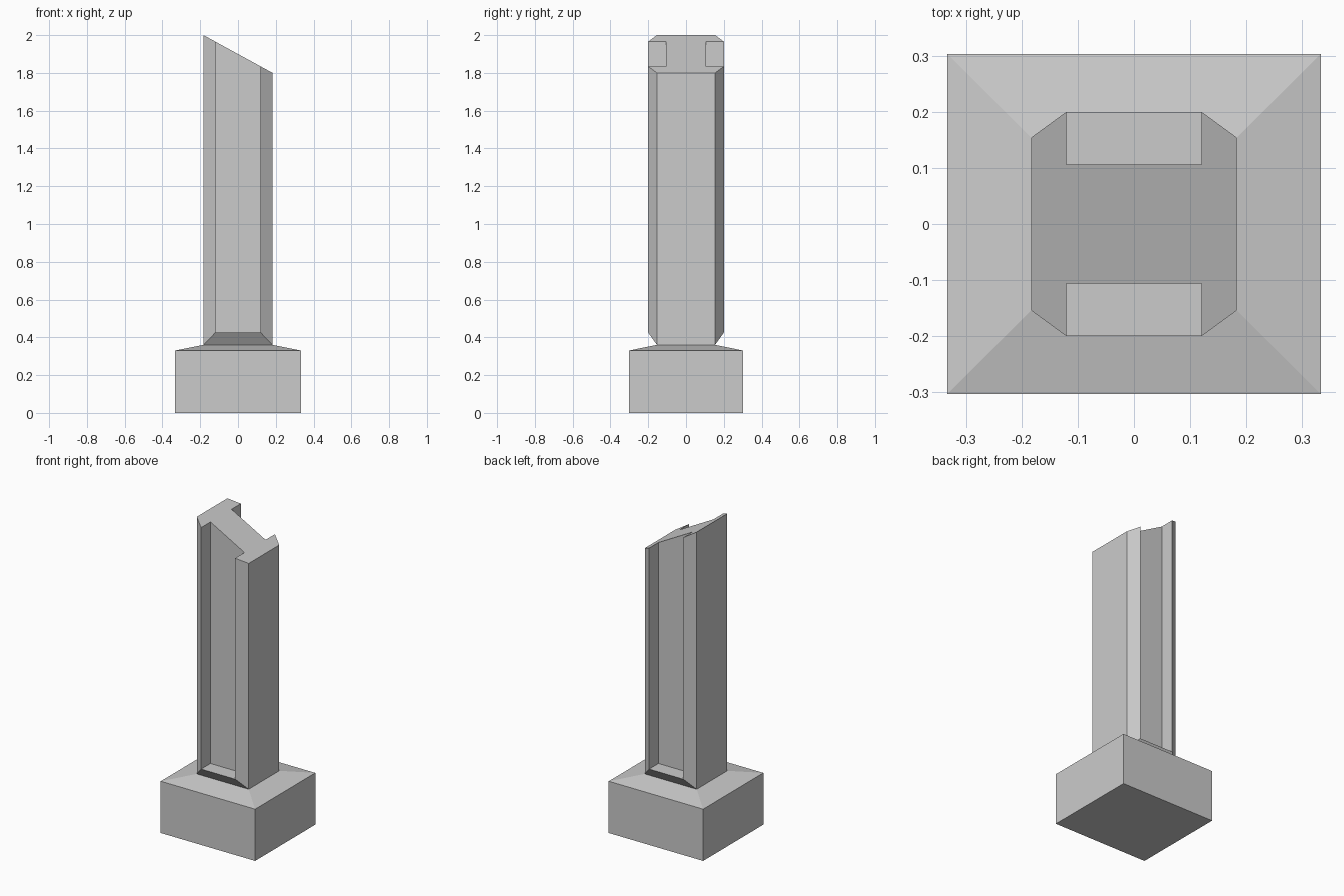
import bpy, bmesh

if "Cube" in bpy.data.objects:
    bpy.data.objects.remove(bpy.data.objects["Cube"])

HX, HY = 0.183, 0.154      # shaft corner half sizes
RX, RY = 0.12, 0.2         # flange lip position
WEB = 0.106                # half thickness of the central web
Z_FOOT, Z_SILL = 0.36, 0.425


def finish(bm, name):
    bmesh.ops.recalc_face_normals(bm, faces=bm.faces)
    me = bpy.data.meshes.new(name)
    bm.to_mesh(me)
    bm.free()
    ob = bpy.data.objects.new(name, me)
    bpy.context.collection.objects.link(ob)
    return ob


def bridge(bm, a, b):
    n = len(a)
    for i in range(n):
        j = (i + 1) % n
        bm.faces.new((a[i], a[j], b[j], b[i]))


# Plinth: block with a shallow sloped shoulder, open where the shaft stands
bm = bmesh.new()
rings = []
for x, y, z in ((0.333, 0.303, 0), (0.333, 0.303, 0.33), (HX, HY, Z_FOOT)):
    rings.append([bm.verts.new((x * sx, y * sy, z))
                  for sx, sy in ((-1, -1), (1, -1), (1, 1), (-1, 1))])
bm.faces.new(rings[0])
bridge(bm, rings[0], rings[1])
bridge(bm, rings[1], rings[2])
finish(bm, "plinth")

# Shaft: H-shaped section with bevelled corners and a slanted top
half = [(-HX, -HY), (-RX, -RY), (-RX, -WEB), (RX, -WEB), (RX, -RY), (HX, -HY)]
section = half + [(-x, -y) for x, y in half]
bm = bmesh.new()
low = [bm.verts.new((x, y, Z_FOOT if abs(x) == HX else Z_SILL)) for x, y in section]
top = [bm.verts.new((x, y, 1.9 - x * 0.1 / HX)) for x, y in section]
bridge(bm, low, top)
bm.faces.new(top)

# Recess sills and the undercut slopes below them, front and back
for k in (0, 6):
    bm.faces.new((low[k + 1], low[k + 2], low[k + 3], low[k + 4]))
    bm.faces.new((low[k], low[k + 1], low[k + 4], low[k + 5]))
# Temporary cap keeps normals consistent, then is removed inside the joint
cap = bm.faces.new((low[0], low[5], low[6], low[11]))
bmesh.ops.recalc_face_normals(bm, faces=bm.faces)
bmesh.ops.delete(bm, geom=[cap], context='FACES_ONLY')
finish(bm, "shaft")
